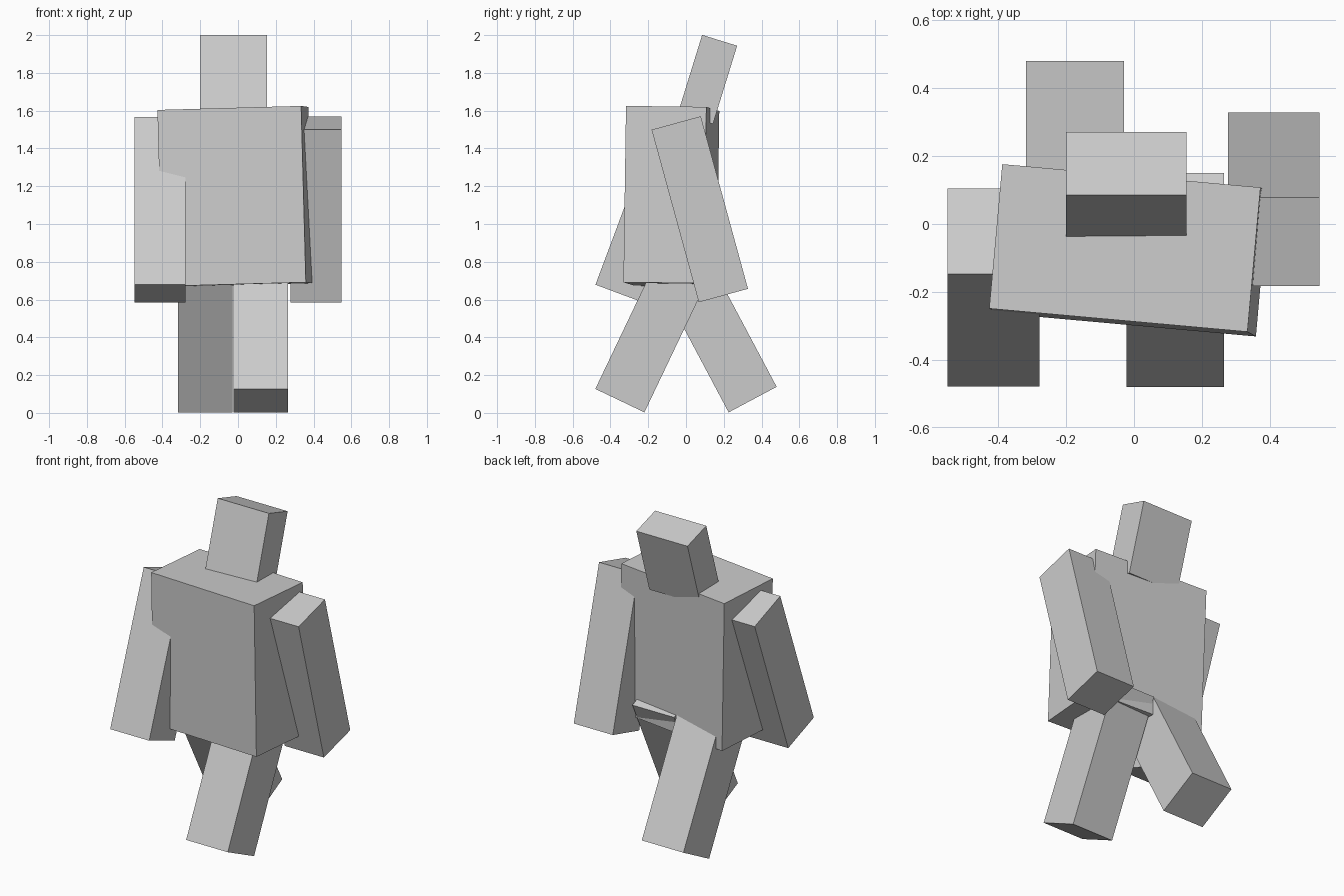
import bpy
from math import radians

cube = bpy.data.objects.get("Cube")
if cube:
    bpy.data.objects.remove(cube, do_unlink=True)

# One plain grey for the whole figure
GREY = (0.6, 0.6, 0.6, 1)
grey = bpy.data.materials.new("plain_grey")
grey.use_nodes = True
grey.diffuse_color = GREY
grey.node_tree.nodes["Principled BSDF"].inputs["Base Color"].default_value = GREY


def block(name, size, centre, pitch, roll=0, yaw=0):
    """Add a flat-sided box, turned by angles in degrees."""
    bpy.ops.mesh.primitive_cube_add(
        size=1, location=centre,
        rotation=(radians(pitch), radians(roll), radians(yaw)))
    part = bpy.context.object
    part.name = name
    part.scale = size
    part.data.materials.append(grey)
    return part


ARM = (0.27, 0.27, 0.947)
LEG = (0.288, 0.288, 0.86)

# Torso twisted slightly, head leaning back
block("torso", (0.764, 0.427, 0.934), (-0.0145, -0.0775, 1.145), -0.7, -1.6, -5.15)
block("head", (0.354, 0.194, 0.434), (-0.023, 0.114, 1.765), -17.2)

# Arms and legs swing opposite ways in a walking pose
block("left_arm", ARM, (0.412, 0.073, 1.078), 15.3)
block("right_arm", ARM, (-0.414, -0.187, 1.075), -20.5)
block("left_leg", LEG, (0.1215, -0.165, 0.453), -25.5)
block("right_leg", LEG, (-0.174, 0.151, 0.45), 28)
